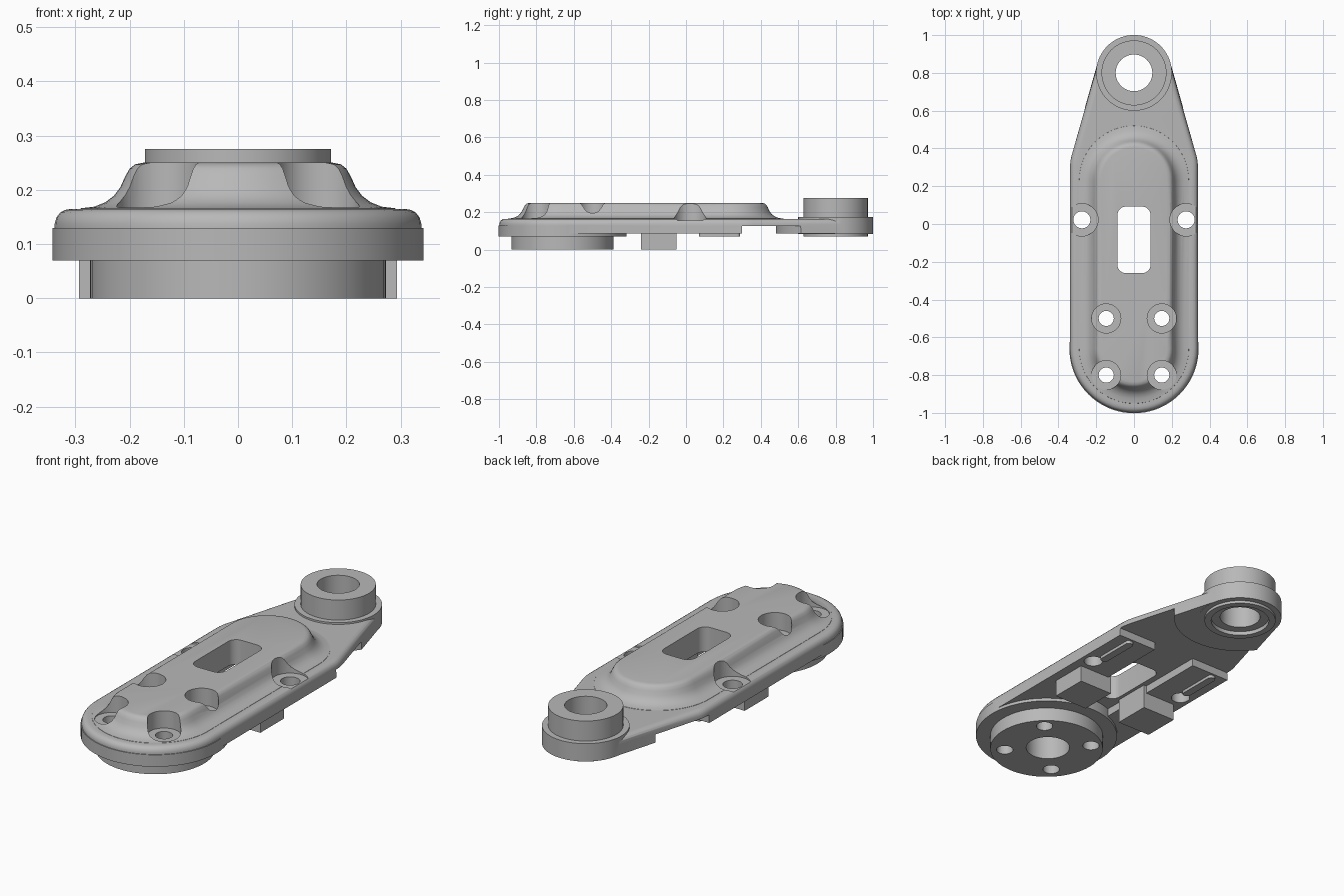
import bpy, bmesh
from math import cos, sin, radians

old = bpy.data.objects.get("Cube")
if old:
    bpy.data.objects.remove(old, do_unlink=True)

grey = bpy.data.materials.new("satin_grey")
grey.use_nodes = True
grey.diffuse_color = (0.48, 0.48, 0.48, 1)
grey.node_tree.nodes["Principled BSDF"].inputs["Base Color"].default_value = grey.diffuse_color


def outline(arcs, grow=0.0, steps=28):
    """Closed outline through arcs (x, y, radius, start, end), offset by grow."""
    pts = []
    for cx, cy, r, a0, a1 in arcs:
        n = max(3, round(steps * abs(a1 - a0) / 180))
        for i in range(n + 1):
            a = radians(a0 + (a1 - a0) * i / n)
            pts.append((cx + (r + grow) * cos(a), cy + (r + grow) * sin(a)))
    return pts


def loft(name, rings):
    """Solid skinned through a stack of (outline, z) rings."""
    bm = bmesh.new()
    loops = [[bm.verts.new((x, y, z)) for x, y in pts] for pts, z in rings]
    n = len(loops[0])
    for low, high in zip(loops, loops[1:]):
        for i in range(n):
            j = (i + 1) % n
            bm.faces.new((low[i], low[j], high[j], high[i]))
    bm.faces.new(loops[0][::-1])
    bm.faces.new(loops[-1])
    bmesh.ops.recalc_face_normals(bm, faces=bm.faces)
    mesh = bpy.data.meshes.new(name)
    bm.to_mesh(mesh)
    bm.free()
    mesh.materials.append(grey)
    ob = bpy.data.objects.new(name, mesh)
    bpy.context.collection.objects.link(ob)
    return ob


def disc(name, x, y, r, z0, z1, segments=56):
    pts = [(x + r * cos(radians(360 * i / segments)),
            y + r * sin(radians(360 * i / segments))) for i in range(segments)]
    return loft(name, [(pts, z0), (pts, z1)])


def box(name, x0, x1, y0, y1, z0, z1, corner=0.0):
    """Upright block, optionally with rounded vertical corners."""
    if corner:
        c = corner
        pts = outline([(x1 - c, y1 - c, c, 0, 90), (x0 + c, y1 - c, c, 90, 180),
                       (x0 + c, y0 + c, c, 180, 270), (x1 - c, y0 + c, c, 270, 360)], steps=16)
    else:
        pts = [(x0, y0), (x1, y0), (x1, y1), (x0, y1)]
    return loft(name, [(pts, z0), (pts, z1)])


def combine(target, tool, operation):
    mod = target.modifiers.new("boolean", 'BOOLEAN')
    mod.operation = operation
    mod.solver = 'EXACT'
    mod.object = tool
    bpy.context.view_layer.objects.active = target
    bpy.ops.object.modifier_apply(modifier=mod.name)
    bpy.data.objects.remove(tool, do_unlink=True)


def add(tool):
    combine(arm, tool, 'UNION')


def cut(tool):
    combine(arm, tool, 'DIFFERENCE')


# Tapered base plate with a rounded upper rim
plate = [(0, -0.66, 0.34, 180, 360), (0.1, 0.3, 0.24, 0, 15),
         (0, 0.8, 0.2, 15, 165), (-0.1, 0.3, 0.24, 165, 180)]
rim = [(0, 0.085), (-0.002, 0.138), (-0.005, 0.149), (-0.012, 0.158),
       (-0.021, 0.163), (-0.033, 0.165)]
arm = loft("link_arm", [(outline(plate, g), z) for g, z in rim])

# Underside pockets: centre channel, and thinner neck around the pivot pad
cut(box("channel_cutter", -0.12, 0.12, -0.6, 0.34, 0.02, 0.125))
neck = box("neck_cutter", -0.5, 0.5, 0.3, 1.3, 0.02, 0.125)
combine(neck, disc("pivot_pad", 0, 0.8, 0.32, 0, 0.2), 'DIFFERENCE')
cut(neck)

# Raised spine with a flared foot and a softened top edge
spine = [(0, -0.66, 0, 180, 360), (0, 0.23, 0, 0, 180)]
flare = [(0.298, 0.15), (0.29, 0.166), (0.265, 0.169), (0.245, 0.177), (0.229, 0.189),
         (0.217, 0.205), (0.208, 0.225), (0.2, 0.239), (0.19, 0.247), (0.175, 0.25)]
add(loft("spine", [(outline(spine, r), z) for r, z in flare]))

# Mounting hub under the front end
add(disc("hub_flange", 0, -0.66, 0.342, 0.07, 0.13, 72))
add(disc("hub", 0, -0.66, 0.273, 0, 0.1, 72))
cut(disc("hub_bore", 0, -0.65, 0.105, -0.1, 0.12))

# Pivot boss at the back end
add(disc("pivot_collar", 0, 0.8, 0.2005, 0.084, 0.174, 72))
add(disc("pivot_boss", 0, 0.8, 0.172, 0.07, 0.275, 72))
cut(disc("pivot_recess", 0, 0.8, 0.14, 0.0, 0.09))
cut(disc("pivot_bore", 0, 0.8, 0.097, -0.1, 0.5))

# Side stops and ribs under the arm
for s in (-1, 1):
    xs = sorted((s * 0.105, s * 0.293))
    add(box("stop_block", xs[0], xs[1], -0.24, -0.05, 0, 0.14))
    xs = sorted((s * 0.24, s * 0.28))
    add(box("rib", xs[0], xs[1], 0.07, 0.29, 0.07, 0.1, 0.018))

# Centre slot through the spine
cut(box("slot_cutter", -0.088, 0.088, -0.26, 0.092, -0.1, 0.5, 0.045))

# Screw holes with flat seats: (x, y, hole radius, seat radius, seat height)
for x, y, hole, seat, z in ((0.147, -0.5, 0.04, 0.077, 0.163),
                            (0.147, -0.8, 0.04, 0.077, 0.163),
                            (0.276, 0.022, 0.045, 0.086, 0.157)):
    for s in (-1, 1):
        cut(disc("seat_cutter", s * x, y, seat, z, 0.5, 40))
        cut(disc("hole_cutter", s * x, y, hole, -0.1, 0.4, 32))

# Smooth curved walls, crisp edges
bpy.ops.object.select_all(action='DESELECT')
arm.select_set(True)
bpy.context.view_layer.objects.active = arm
bpy.ops.object.shade_smooth_by_angle(angle=radians(32))
